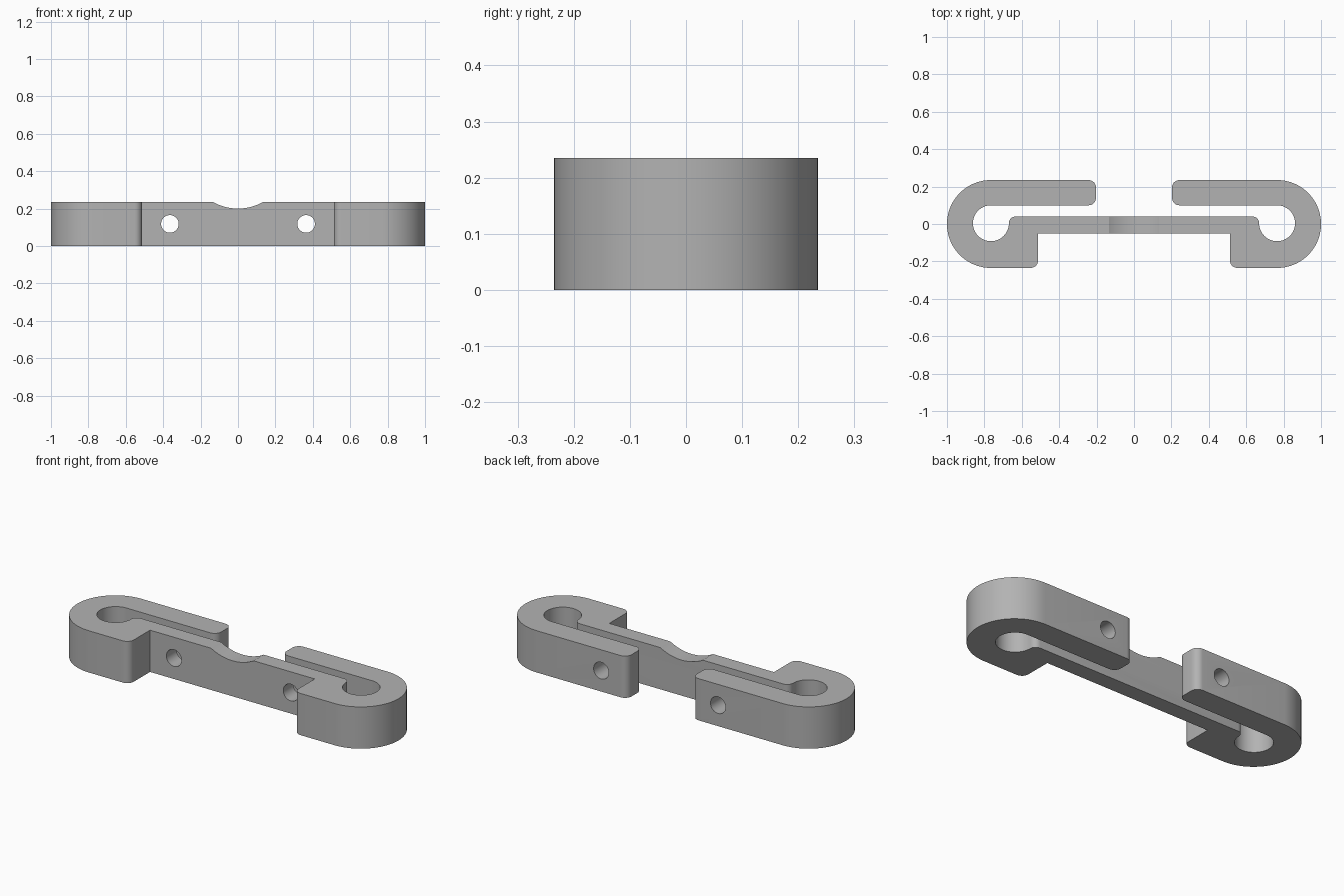
import bpy
import bmesh
from math import radians, cos, sin, pi
from mathutils import Vector

cube = bpy.data.objects.get("Cube")
if cube:
    bpy.data.objects.remove(cube, do_unlink=True)

HEIGHT = 0.235
BAR_FRONT, BAR_BACK = -0.05, 0.04
ARM_INNER, ARM_END, BLOCK_END = 0.10, 0.203, 0.513
LOOP_X, LOOP_R = 0.765, 0.235
EYE_Y, EYE_R = 0.004, 0.096
ROUND = 0.04

grey = bpy.data.materials.new("satin grey")
grey.use_nodes = True
colour = (0.45, 0.45, 0.45, 1)
grey.diffuse_color = colour
grey.node_tree.nodes["Principled BSDF"].inputs["Base Color"].default_value = colour


def arc(cx, cy, r, start, end, steps):
    """Points along an arc, angles in degrees."""
    angles = [radians(start + (end - start) * i / steps) for i in range(steps + 1)]
    return [(cx + r * cos(a), cy + r * sin(a)) for a in angles]


def prism(name, points, z0, z1):
    """Extrude a closed plan outline from z0 to z1."""
    bm = bmesh.new()
    face = bm.faces.new([bm.verts.new((x, y, z0)) for x, y in points])
    top = bmesh.ops.extrude_face_region(bm, geom=[face])["geom"]
    verts = [v for v in top if isinstance(v, bmesh.types.BMVert)]
    bmesh.ops.translate(bm, verts=verts, vec=Vector((0, 0, z1 - z0)))
    bmesh.ops.recalc_face_normals(bm, faces=bm.faces)
    mesh = bpy.data.meshes.new(name)
    bm.to_mesh(mesh)
    bm.free()
    mesh.materials.append(grey)
    obj = bpy.data.objects.new(name, mesh)
    bpy.context.collection.objects.link(obj)
    return obj


def cut(target, x, z, r, name, steps):
    """Cut a round hole running front to back."""
    cutter = prism(name, arc(0, 0, r, 0, 360, steps)[:-1], -1, 1)
    cutter.rotation_euler = (pi / 2, 0, 0)
    cutter.location = (x, 0, z)
    cutter.hide_render = True
    mod = target.modifiers.new(name, "BOOLEAN")
    mod.operation = "DIFFERENCE"
    mod.solver = "EXACT"
    mod.object = cutter
    bpy.context.view_layer.objects.active = target
    bpy.ops.object.modifier_apply(modifier=name)
    bpy.data.objects.remove(cutter, do_unlink=True)


# Half outline: bar front, front block, outer loop, back arm, eye, bar back
half = [(BLOCK_END, BAR_FRONT)]
half += arc(BLOCK_END + ROUND, -LOOP_R + ROUND, ROUND, 180, 270, 8)
half += arc(LOOP_X, 0, LOOP_R, -90, 90, 48)
half += arc(ARM_END + ROUND, LOOP_R - ROUND, ROUND, 90, 180, 8)
half += arc(ARM_END + ROUND, ARM_INNER + ROUND, ROUND, 180, 270, 8)
half += arc(LOOP_X, EYE_Y, EYE_R, 90, -180, 42)
corner = BAR_BACK - EYE_Y
half += arc(LOOP_X - EYE_R - corner, EYE_Y, corner, 0, 90, 8)[1:]

# Whole clip body from the mirrored outline
outline = half + [(-x, y) for x, y in reversed(half)]
clip = prism("clip_body", outline, 0, HEIGHT)

# Pin holes through bar and arms, and the shallow dip in the bar
for side in (-1, 1):
    cut(clip, side * 0.364, 0.118, 0.047, "pin_hole", 40)
cut(clip, 0, 0.2 + 0.27, 0.27, "bar_dip", 128)

bpy.ops.object.select_all(action="DESELECT")
clip.select_set(True)
bpy.context.view_layer.objects.active = clip
bpy.ops.object.shade_smooth_by_angle(angle=radians(25))
